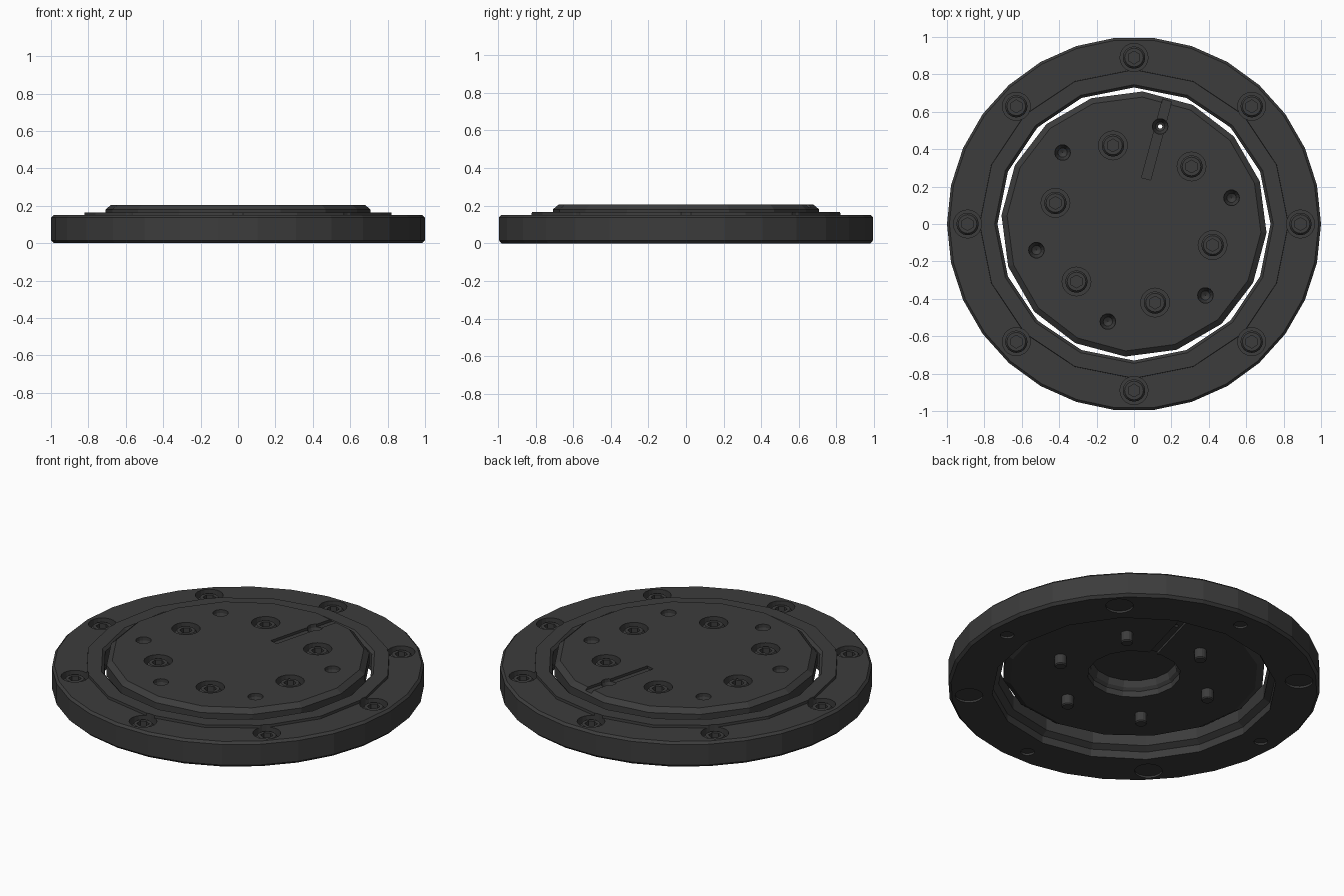
import bpy, bmesh
from math import cos, sin, pi, radians
from mathutils import Matrix

if "Cube" in bpy.data.objects:
    bpy.data.objects.remove(bpy.data.objects["Cube"])

dark = bpy.data.materials.new("dark_grey")
dark.diffuse_color = (0.045, 0.045, 0.045, 1)
dark.use_nodes = True
dark.node_tree.nodes["Principled BSDF"].inputs["Base Color"].default_value = dark.diffuse_color


def lathe(bm, prof, n, loc=(0, 0), phase=0.0, closed=False):
    """Spin an (r, z) profile into n flat sides; r = 0 becomes a pole."""
    rows = []
    for r, z in prof:
        if r == 0:
            rows.append([bm.verts.new((loc[0], loc[1], z))] * n)
        else:
            rows.append([bm.verts.new((loc[0] + r * cos(phase + 2 * pi * i / n),
                                       loc[1] + r * sin(phase + 2 * pi * i / n), z)) for i in range(n)])
    pairs = list(zip(rows, rows[1:]))
    if closed:
        pairs.append((rows[-1], rows[0]))
    for a, b in pairs:
        for i in range(n):
            j = (i + 1) % n
            quad = list(dict.fromkeys([a[i], a[j], b[j], b[i]]))
            bm.faces.new(quad)


def peg(bm, r, z0, z1, n, loc, phase=0.0, r0=None):
    lathe(bm, [(0, z0), (r if r0 is None else r0, z0), (r, z1), (0, z1)], n, loc, phase)


def box(bm, ang, ra, rb, w, z0, z1):
    m = (Matrix.Rotation(ang, 4, 'Z') @ Matrix.Translation(((ra + rb) / 2, 0, (z0 + z1) / 2))
         @ Matrix.Diagonal((rb - ra, w, z1 - z0, 1)))
    bmesh.ops.create_cube(bm, size=1, matrix=m)


def make(name, bm):
    bmesh.ops.recalc_face_normals(bm, faces=bm.faces)
    me = bpy.data.meshes.new(name)
    bm.to_mesh(me)
    bm.free()
    ob = bpy.data.objects.new(name, me)
    me.materials.append(dark)
    bpy.context.collection.objects.link(ob)
    return ob


def boolean(ob, bm, op='DIFFERENCE'):
    tool = make("cutter", bm)
    tool.hide_render = True
    mod = ob.modifiers.new("bool", 'BOOLEAN')
    mod.operation, mod.solver, mod.object = op, 'EXACT', tool
    bpy.context.view_layer.objects.active = ob
    bpy.ops.object.modifier_apply(modifier=mod.name)
    bpy.data.objects.remove(tool)


def polar(r, deg):
    return (r * cos(radians(deg)), r * sin(radians(deg)))


outer_pos = [polar(0.89, 45 * k) for k in range(8)]
inner_pos = [polar(0.435, 45 + 60 * k) for k in range(6)]
hole_pos = [polar(0.54, 15 + 60 * k) for k in range(6)]

# Outer ring: 30-sided body, 16-sided raised lip and stepped bore
bm = bmesh.new()
lathe(bm, [(0, 0), (0.985, 0), (1, 0.015), (1, 0.137), (0.987, 0.15), (0, 0.15)], 30)
ring = make("outer_ring", bm)
bm = bmesh.new()
peg(bm, 0.825, 0.1, 0.165, 16, (0, 0), r0=0.83)
boolean(ring, bm, 'UNION')
bm = bmesh.new()
lathe(bm, [(0, -0.1), (0.765, -0.1), (0.765, 0.045), (0.73, 0.065),
           (0.73, 0.15), (0.75, 0.17), (0.75, 0.3), (0, 0.3)], 16)
boolean(ring, bm)

# Ring counterbores above, shallow recesses below
bm = bmesh.new()
for k, p in enumerate(outer_pos):
    peg(bm, 0.075, 0.075, 0.3, 20, p)
    peg(bm, 0.075 if k % 2 else 0.037, -0.1, 0.012, 16, p)
boolean(ring, bm)

# Centre disc with recess underneath
bm = bmesh.new()
lathe(bm, [(0, 0.178), (0.225, 0.178), (0.235, 0.14), (0.25, 0.125), (0.25, 0.09), (0.67, 0.09),
           (0.71, 0.115), (0.71, 0.18), (0.68, 0.205), (0, 0.205)], 16, phase=radians(86.25))
disc = make("centre_disc", bm)

# Disc counterbores, countersunk holes, then index slots and pin hole
bm = bmesh.new()
for p in inner_pos:
    peg(bm, 0.077, 0.15, 0.3, 20, p)
for p in hole_pos:
    lathe(bm, [(0, 0.125), (0.025, 0.14), (0.042, 0.185), (0.042, 0.3), (0, 0.3)], 14, p)
boolean(disc, bm)
bm = bmesh.new()
box(bm, radians(75), 0.25, 0.8, 0.05, 0.19, 0.3)
boolean(disc, bm)
bm = bmesh.new()
box(bm, radians(75), 0.24, 0.8, 0.045, 0.0, 0.105)
boolean(disc, bm)
bm = bmesh.new()
peg(bm, 0.012, 0.0, 0.3, 10, polar(0.54, 75))
boolean(disc, bm)


# Socket screws
def screws(name, places, top, floor, r, tip=None):
    bm = bmesh.new()
    for p in places:
        prof = [(0, floor), (r, floor)]
        if tip is not None:
            prof = [(0, tip), (0.028, tip), (0.033, tip + 0.006), (0.033, floor), (r, floor)]
        lathe(bm, prof + [(r, top - 0.012), (r - 0.01, top), (0, top)], 16, p)
    ob = make(name, bm)
    bm = bmesh.new()
    for p in places:
        peg(bm, 0.034, top - 0.03, top + 0.1, 6, p, radians(30))
    boolean(ob, bm)


screws("ring_screws", outer_pos, 0.137, 0.076, 0.06)
screws("disc_screws", inner_pos, 0.195, 0.151, 0.06, tip=0.03)
